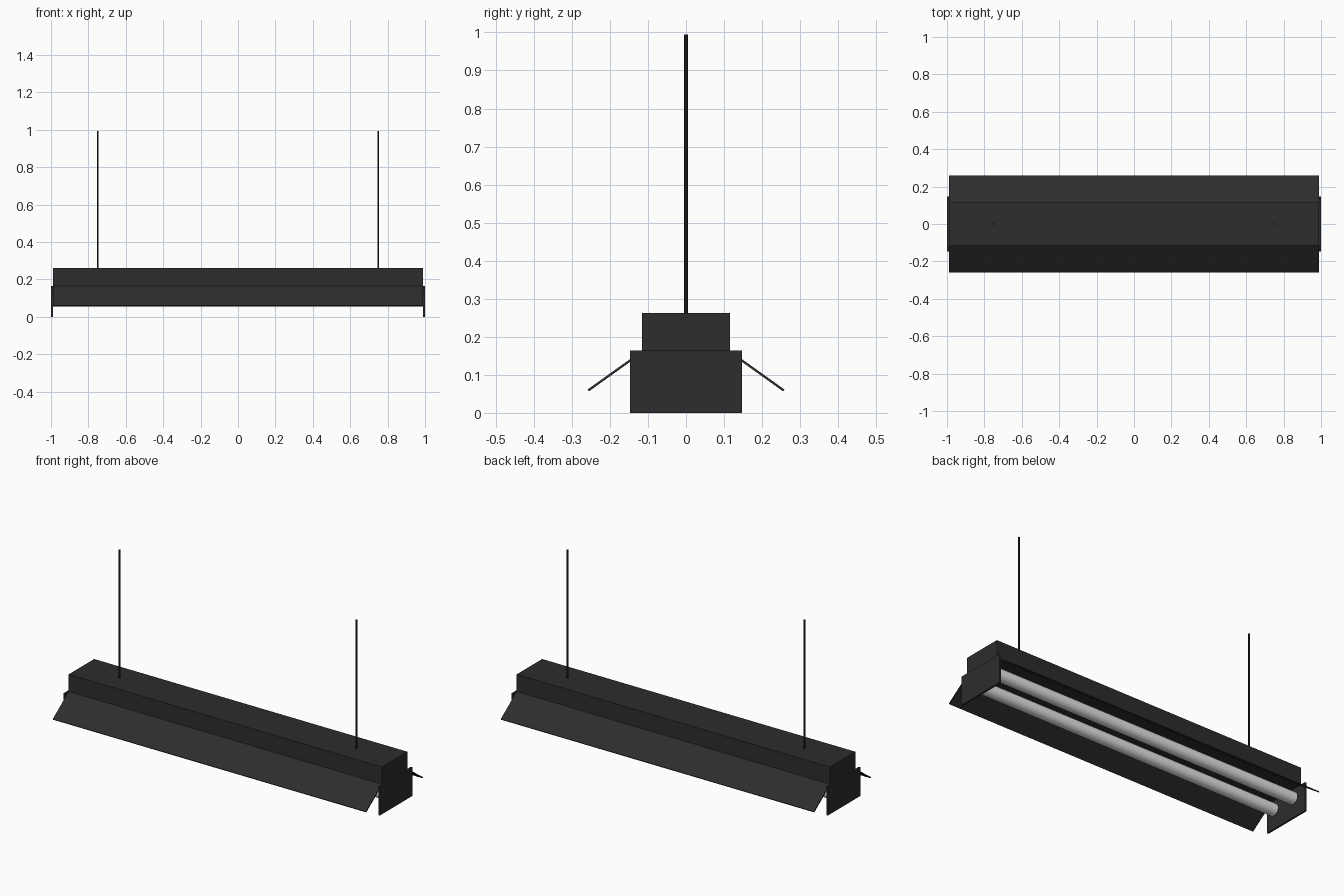
import bpy
import math
from mathutils import Vector

cube = bpy.data.objects.get("Cube")
if cube:
    bpy.data.objects.remove(cube, do_unlink=True)


def material(name, value):
    mat = bpy.data.materials.new(name)
    mat.use_nodes = True
    colour = (value, value, value, 1)
    mat.diffuse_color = colour
    mat.node_tree.nodes["Principled BSDF"].inputs["Base Color"].default_value = colour
    return mat


charcoal = material("charcoal metal", 0.026)
black = material("black cable", 0.01)
white = material("white tube", 0.8)


def box(name, size, centre, mat, tilt=0):
    bpy.ops.mesh.primitive_cube_add(size=1, location=centre, rotation=(tilt, 0, 0))
    obj = bpy.context.object
    obj.name = name
    obj.scale = size
    bpy.ops.object.transform_apply(location=False, rotation=False, scale=True)
    obj.data.materials.append(mat)
    return obj


def rod(name, radius, length, centre, mat, sides, turn=0):
    bpy.ops.mesh.primitive_cylinder_add(vertices=sides, radius=radius, depth=length,
                                        location=centre, rotation=(0, turn, 0))
    obj = bpy.context.object
    obj.name = name
    obj.data.materials.append(mat)
    bpy.ops.object.shade_smooth_by_angle(angle=math.radians(40))
    return obj


# Long upper housing
LENGTH = 1.98
box("housing", (LENGTH, 0.23, 0.098), (0, 0, 0.213), charcoal)

for side, name in ((-1, "right"), (1, "left")):
    # End plates and hanging cables
    box(name + "_end_plate", (0.01, 0.294, 0.164), (side * 0.995, 0, 0.082), charcoal)
    rod(name + "_cable", 0.005, 0.735, (side * 0.75, 0, 0.6275), black, 12)

for side, name in ((-1, "front"), (1, "back")):
    # Sloping reflector running from the housing edge outwards and down
    inner = Vector((0, side * 0.113, 0.162))
    outer = Vector((0, side * 0.257, 0.059))
    slope = outer - inner
    box(name + "_reflector", (LENGTH, slope.length, 0.006), (inner + outer) / 2,
        charcoal, math.atan2(slope.z * side, abs(slope.y)))
    # Lamp tube below the housing
    rod(name + "_tube", 0.034, 1.95, (0, side * 0.075, 0.096), white, 32, math.pi / 2)
